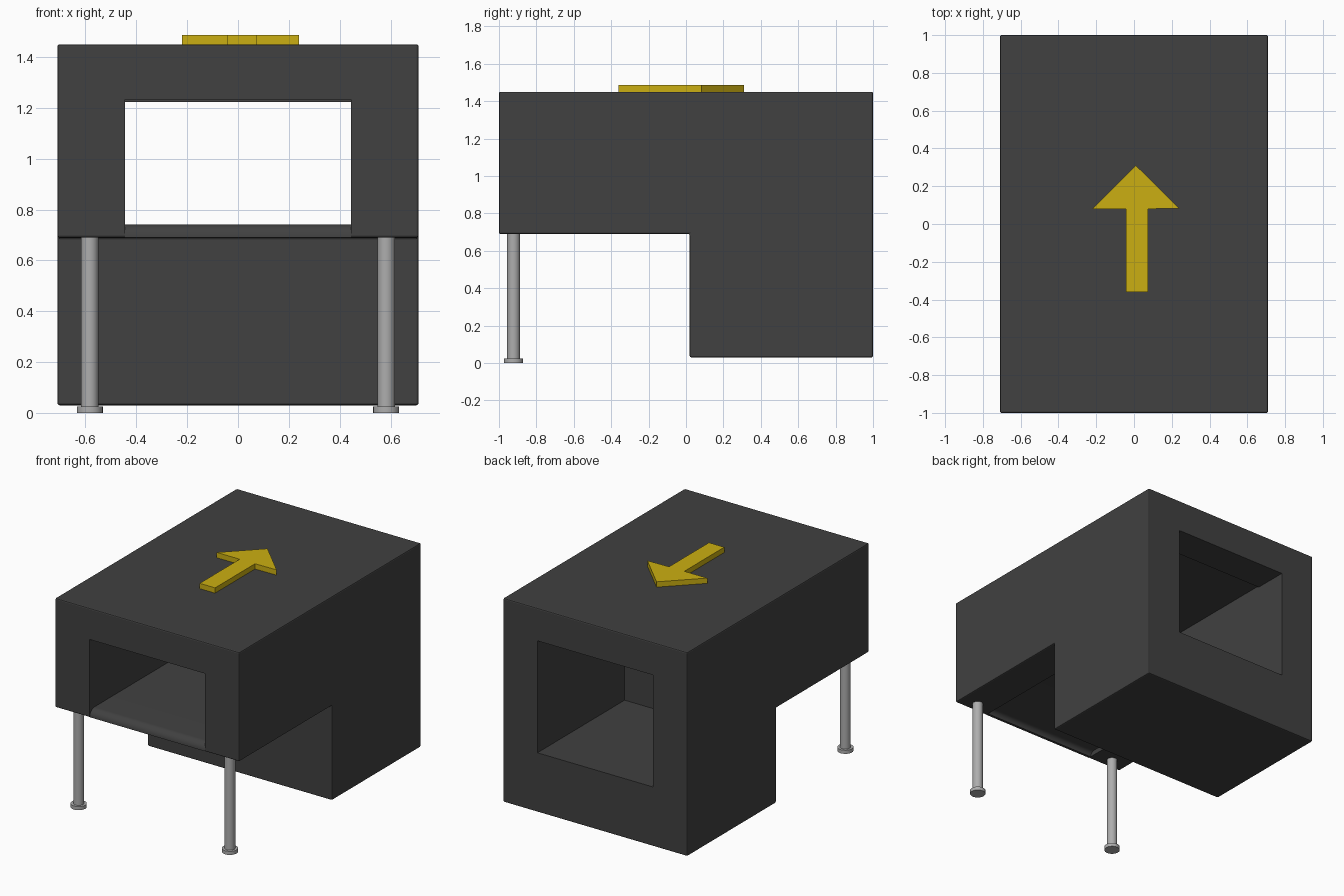
import bpy, bmesh, math

if "Cube" in bpy.data.objects:
    bpy.data.objects.remove(bpy.data.objects["Cube"])


def material(name, rgb):
    m = bpy.data.materials.new(name)
    m.diffuse_color = (*rgb, 1)
    m.use_nodes = True
    m.node_tree.nodes["Principled BSDF"].inputs["Base Color"].default_value = m.diffuse_color
    return m


CHARCOAL = material("charcoal", (0.052, 0.052, 0.052))
YELLOW = material("yellow", (0.60, 0.43, 0.006))
STEEL = material("steel_grey", (0.42, 0.42, 0.42))


def prism(name, pts, lo, hi, axis, mat):
    """Extrude a 2D profile along x (pts = y,z) or z (pts = x,y)."""
    bm = bmesh.new()
    place = (lambda p: (lo, p[0], p[1])) if axis == 'x' else (lambda p: (p[0], p[1], lo))
    face = bm.faces.new([bm.verts.new(place(p)) for p in pts])
    ext = bmesh.ops.extrude_face_region(bm, geom=[face])
    verts = [g for g in ext["geom"] if isinstance(g, bmesh.types.BMVert)]
    d = hi - lo
    bmesh.ops.translate(bm, verts=verts, vec=(d, 0, 0) if axis == 'x' else (0, 0, d))
    bmesh.ops.recalc_face_normals(bm, faces=bm.faces)
    me = bpy.data.meshes.new(name)
    bm.to_mesh(me)
    bm.free()
    me.materials.append(mat)
    ob = bpy.data.objects.new(name, me)
    bpy.context.collection.objects.link(ob)
    return ob


def smooth(ob):
    bpy.ops.object.select_all(action='DESELECT')
    bpy.context.view_layer.objects.active = ob
    ob.select_set(True)
    bpy.ops.object.shade_smooth_by_angle(angle=math.radians(35))


def cylinder(name, x, y, z0, z1, r):
    bpy.ops.mesh.primitive_cylinder_add(vertices=32, radius=r, depth=z1 - z0,
                                        location=(x, y, (z0 + z1) / 2))
    ob = bpy.context.object
    ob.name = name
    ob.data.materials.append(STEEL)
    smooth(ob)


# L-shaped housing with softened edges
housing = prism("housing", [(-1, 0.69), (0.02, 0.69), (0.02, 0.03), (1, 0.03),
                            (1, 1.45), (-1, 1.45)], -0.71, 0.71, 'x', CHARCOAL)
bev = housing.modifiers.new("soft_edges", 'BEVEL')
bev.width = 0.008
bev.segments = 2

# tunnel with a lower bin at the back
cutter = prism("tunnel_cutter", [(-1.5, 0.5), (0.01, 0.5), (0.01, 0.725), (0.04, 0.725),
                                 (0.04, 0.443), (1.5, 0.443), (1.5, 1.223), (0.76, 1.223),
                                 (0.76, 1.233), (-1.5, 1.233)], -0.445, 0.445, 'x', CHARCOAL)
cutter.hide_render = True
cutter.hide_set(True)
cut = housing.modifiers.new("tunnel", 'BOOLEAN')
cut.operation = 'DIFFERENCE'
cut.solver = 'EXACT'
cut.object = cutter

# feed tray with a rolled front lip
R, T = 0.052, 0.018
arc = [math.radians(90 + 90 * i / 8) for i in range(9)]
outer = [(-0.997 + R + R * math.cos(a), 0.69 + R * math.sin(a)) for a in arc]
inner = [(-0.997 + R + (R - T) * math.cos(a), 0.69 + (R - T) * math.sin(a)) for a in arc]
tray = prism("feed_tray", [(0.04, 0.69 + R)] + outer + inner[::-1] + [(0.04, 0.69 + R - T)],
             -0.445, 0.445, 'x', CHARCOAL)
smooth(tray)

# direction arrow on the roof
prism("roof_arrow", [(-0.043, -0.36), (0.075, -0.36), (0.075, 0.08), (0.24, 0.083),
                     (0.01, 0.31), (-0.22, 0.08), (-0.043, 0.08)], 1.449, 1.487, 'z', YELLOW)

# front legs with round feet
for side, x in (("left", -0.583), ("right", 0.583)):
    cylinder(f"{side}_leg", x, -0.922, 0.02, 0.692, 0.034)
    cylinder(f"{side}_foot", x, -0.922, 0.0, 0.025, 0.051)
